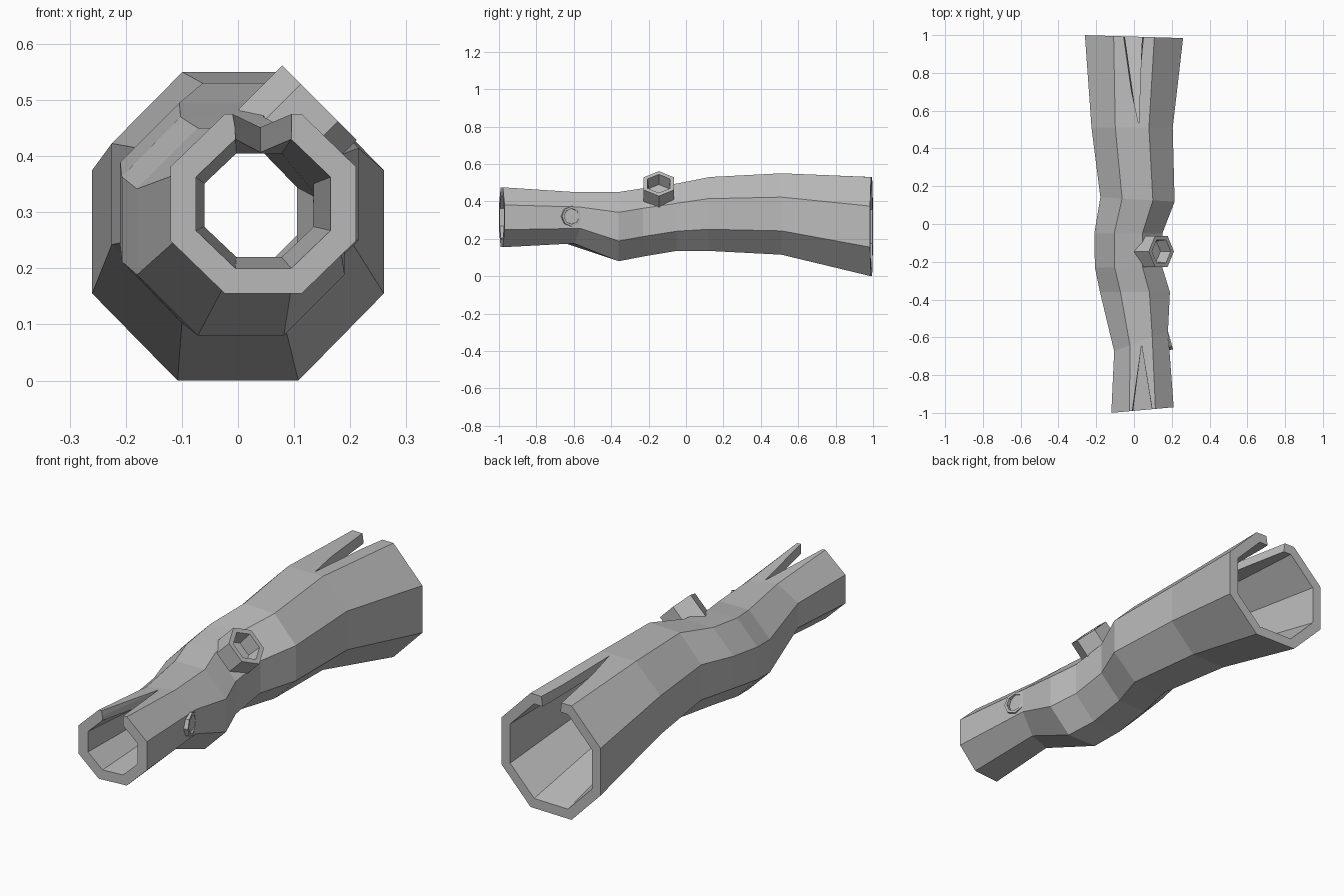
import bpy, bmesh, math
from mathutils import Vector

cube = bpy.data.objects.get("Cube")
if cube:
    bpy.data.objects.remove(cube, do_unlink=True)

# One plain grey wood material
wood = bpy.data.materials.new("grey_wood")
wood.use_nodes = True
grey = (0.5, 0.5, 0.5, 1)
wood.diffuse_color = grey
wood.node_tree.nodes["Principled BSDF"].inputs["Base Color"].default_value = grey


def finish(name, bm):
    bmesh.ops.recalc_face_normals(bm, faces=bm.faces)
    mesh = bpy.data.meshes.new(name)
    bm.to_mesh(mesh)
    bm.free()
    mesh.materials.append(wood)
    obj = bpy.data.objects.new(name, mesh)
    bpy.context.collection.objects.link(obj)
    return obj


def loft(bm, loops, closed=False):
    """Skin loops of points; closed joins the last loop to the first."""
    rings = [[bm.verts.new(p) for p in loop] for loop in loops]
    pairs = list(zip(rings, rings[1:]))
    if closed:
        pairs.append((rings[-1], rings[0]))
    for a, b in pairs:
        n = len(a)
        for i in range(n):
            j = (i + 1) % n
            bm.faces.new((a[i], a[j], b[j], b[i]))
    return rings


def octagon(station, inset):
    """Flat-topped octagon filling the station's box, sheared along y."""
    y, shear, x0, x1, z0, z1 = station
    cx, cz = (x0 + x1) / 2, (z0 + z1) / 2
    points = []
    for k in range(8):
        a = math.radians(22.5 + 45 * k)
        s = 1 / math.cos(math.radians(22.5))
        dx = ((x1 - x0) / 2 - inset) * s * math.cos(a)
        dz = ((z1 - z0) / 2 - inset) * s * math.sin(a)
        points.append((cx + dx, y + shear * dx, cz + dz))
    return points


# Hollow crooked trunk: y, shear, left, right, bottom, top
stations = [
    (-0.985, 0.09, -0.12, 0.21, 0.155, 0.475),
    (-0.62, 0.38, -0.105, 0.18, 0.175, 0.45),
    (-0.36, 0.0, -0.18, 0.19, 0.08, 0.45),
    (-0.23, 0.0, -0.207, 0.15, 0.105, 0.47),
    (-0.05, 0.0, -0.21, 0.15, 0.135, 0.495),
    (0.13, -0.06, -0.178, 0.215, 0.135, 0.53),
    (0.51, 0.0, -0.225, 0.205, 0.115, 0.55),
    (0.992, -0.03, -0.26, 0.26, 0.0, 0.53),
]
outer = [octagon(s, 0) for s in stations]
inner = [octagon(s, 0.045) for s in reversed(stations)]
bm = bmesh.new()
loft(bm, outer + inner, closed=True)
trunk = finish("hollow_log", bm)


# Wedge-shaped splits in the top of both ends
def split(name, tip, left, right, y_end):
    bm = bmesh.new()
    mid = (left + right) / 2
    loops = []
    for z, spread in ((0.37, 0.9), (0.45, 0.95), (0.7, 1.7)):
        loops.append([
            (tip[0], tip[1], z),
            (mid + (left - mid) * spread, y_end, z),
            (mid + (right - mid) * spread, y_end, z),
        ])
    rings = loft(bm, loops)
    bm.faces.new(rings[0])
    bm.faces.new(rings[-1])
    cutter = finish(name, bm)
    cutter.hide_render = True
    mod = trunk.modifiers.new(name, "BOOLEAN")
    mod.operation = "DIFFERENCE"
    mod.solver = "EXACT"
    mod.object = cutter
    bpy.context.view_layer.objects.active = trunk
    bpy.ops.object.modifier_apply(modifier=mod.name)
    bpy.data.objects.remove(cutter, do_unlink=True)


split("front_split", (0.04, -0.64), -0.012, 0.105, -1.02)
split("back_split", (0.025, 0.53), -0.05, 0.045, 1.02)


# Hollow stubs of broken branches
def stub(name, centre, axis, up, sides, radius, bore, length, depth):
    axis = Vector(axis).normalized()
    side = axis.cross(Vector(up)).normalized()
    up = side.cross(axis)

    def ring(r, back):
        origin = Vector(centre) - axis * back
        return [origin + r * (math.cos(t) * up + math.sin(t) * side)
                for t in (2 * math.pi * k / sides for k in range(sides))]

    bm = bmesh.new()
    rings = loft(bm, [ring(radius, length), ring(radius, 0),
                      ring(bore, 0), ring(bore * 0.9, depth)])
    bm.faces.new(rings[0])
    bm.faces.new(rings[-1])
    finish(name, bm)


stub("large_branch_stub", (0.145, -0.145, 0.495), (1, 0, 1), (-1, 0, 1),
     6, 0.094, 0.07, 0.11, 0.07)
stub("small_branch_stub", (0.192, -0.61, 0.32), (0.96, 0.27, 0), (0, 0, 1),
     8, 0.055, 0.042, 0.045, 0.03)
